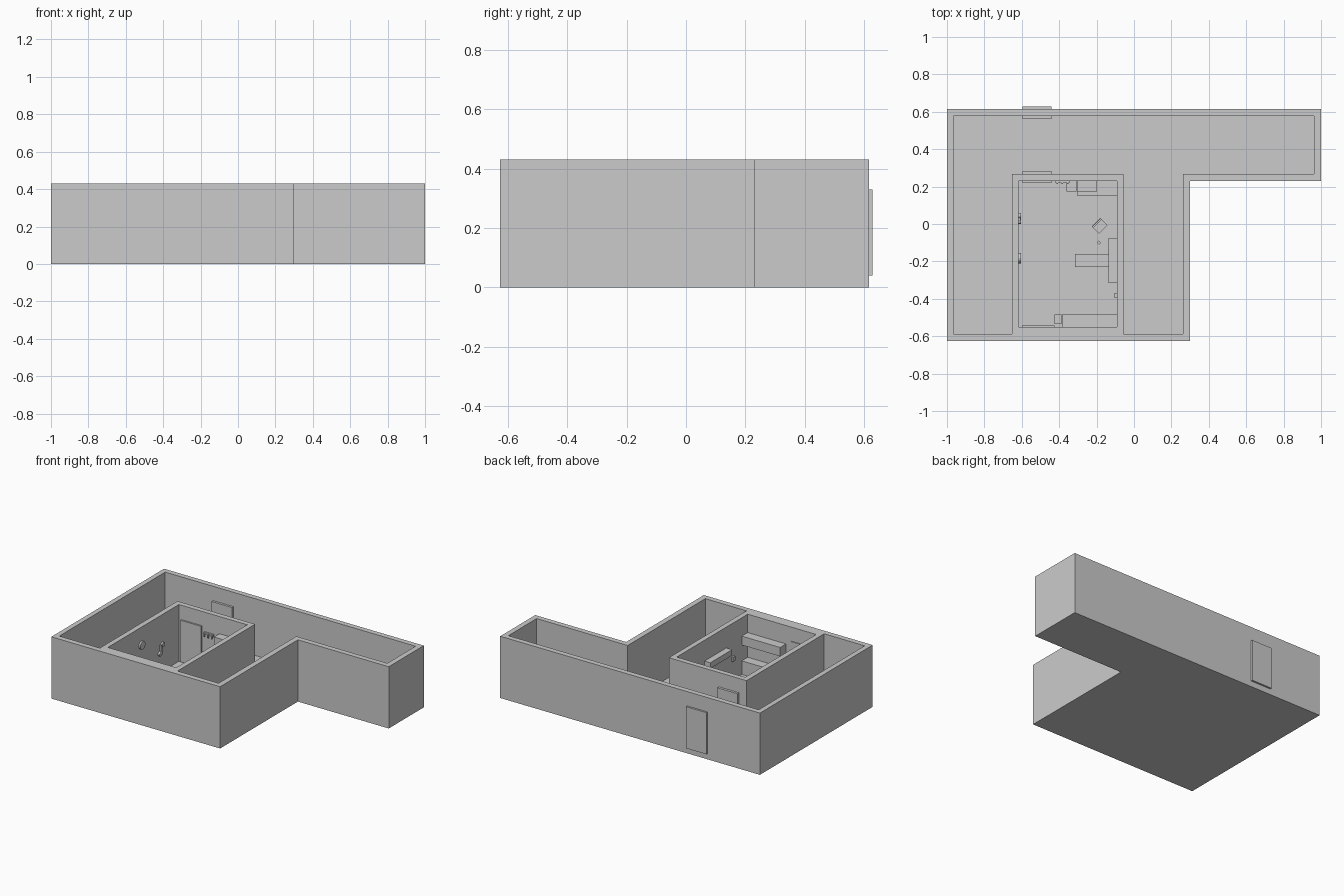
import bpy, bmesh, math

if "Cube" in bpy.data.objects:
    bpy.data.objects.remove(bpy.data.objects["Cube"])


def prism(name, pts, z0, z1):
    bm = bmesh.new()
    f = bm.faces.new([bm.verts.new((x, y, z0)) for x, y in pts])
    r = bmesh.ops.extrude_face_region(bm, geom=[f])
    bmesh.ops.translate(bm, vec=(0, 0, z1 - z0),
                        verts=[v for v in r["geom"] if isinstance(v, bmesh.types.BMVert)])
    bmesh.ops.recalc_face_normals(bm, faces=bm.faces)
    me = bpy.data.meshes.new(name)
    bm.to_mesh(me)
    bm.free()
    ob = bpy.data.objects.new(name, me)
    bpy.context.collection.objects.link(ob)
    return ob


def box(name, x0, x1, y0, y1, z0, z1):
    return prism(name, [(x0, y0), (x1, y0), (x1, y1), (x0, y1)], z0, z1)


def turned_box(name, cx, cy, ox, oy, w, d, z0, z1, deg):
    # box offset (ox, oy) from a pivot, turned about z
    ob = box(name, ox - w / 2, ox + w / 2, oy - d / 2, oy + d / 2, z0, z1)
    ob.location = (cx, cy, 0)
    ob.rotation_euler.z = math.radians(deg)
    return ob


def wall_disc(name, x, y, z, r, t):
    bpy.ops.mesh.primitive_cylinder_add(vertices=16, radius=r, depth=t, location=(x, y, z),
                                        rotation=(0, math.pi / 2, 0))
    bpy.context.object.name = name


# Walls and floor: L-shaped block with corridor and room hollowed out
H, FLOOR = 0.43, 0.035
walls = prism("walls_and_floor", [(-1, -0.625), (0.3, -0.625), (0.3, 0.23), (1, 0.23),
                                  (1, 0.615), (-1, 0.615)], 0, H)
corridor = prism("corridor_cutter", [(-0.965, -0.587), (-0.653, -0.587), (-0.653, 0.267),
                                     (-0.055, 0.267), (-0.055, -0.587), (0.262, -0.587),
                                     (0.262, 0.267), (0.963, 0.267), (0.963, 0.578),
                                     (-0.965, 0.578)], FLOOR, 0.6)
room = box("room_cutter", -0.617, -0.09, -0.55, 0.231, FLOOR, 0.6)
for c in (corridor, room):
    m = walls.modifiers.new("hollow", "BOOLEAN")
    m.operation = "DIFFERENCE"
    m.solver = "EXACT"
    m.object = c
    bpy.context.view_layer.objects.active = walls
    bpy.ops.object.modifier_apply(modifier=m.name)
    bpy.data.objects.remove(c)

# Doors through the outer and inner walls
box("outer_door", -0.597, -0.44, 0.562, 0.628, 0.04, 0.33)
box("inner_door", -0.597, -0.44, 0.22, 0.284, 0.04, 0.33)

# Back wall furniture
box("back_counter", -0.305, -0.09, 0.152, 0.231, FLOOR, 0.13)
box("back_cabinet", -0.305, -0.2, 0.172, 0.231, 0.25, 0.31)
box("narrow_cabinet", -0.36, -0.307, 0.175, 0.231, FLOOR, 0.2)
box("wall_rack", -0.42, -0.345, 0.22, 0.231, 0.28, 0.295)
for i in range(3):
    x = -0.415 + i * 0.028
    box(f"rack_hook_{i}", x, x + 0.008, 0.213, 0.221, 0.265, 0.29)

# Front wall furniture
box("front_wall_shelf", -0.385, -0.09, -0.55, -0.485, 0.24, 0.302)
box("front_counter", -0.385, -0.09, -0.55, -0.485, FLOOR, 0.13)
box("side_stand", -0.425, -0.387, -0.535, -0.485, FLOOR, 0.12)
box("front_wall_panel", -0.6, -0.425, -0.55, -0.544, 0.16, 0.332)

# Right wall shelf and the table reaching into the room
box("right_wall_shelf", -0.135, -0.09, -0.315, -0.075, 0.245, 0.285)
box("table_top", -0.315, -0.09, -0.23, -0.16, 0.13, 0.142)
for y in (-0.225, -0.175):
    for x in (-0.31, -0.105):
        box("table_leg", x, x + 0.01, y, y + 0.01, FLOOR, 0.13)
box("wall_switch", -0.103, -0.09, -0.395, -0.37, 0.17, 0.2)

# Chair turned to the corner
cx, cy, deg = -0.183, -0.01, 45
turned_box("chair_seat", cx, cy, 0, 0, 0.055, 0.065, 0.09, 0.1, deg + 90)
turned_box("chair_back", cx, cy, 0.022, 0, 0.01, 0.065, 0.1, 0.17, deg + 90)
for sx in (-1, 1):
    for sy in (-1, 1):
        turned_box("chair_leg", cx, cy, sx * 0.022, sy * 0.026, 0.008, 0.008,
                   FLOOR, 0.09, deg + 90)
turned_box("small_block", -0.188, -0.1, 0, 0, 0.016, 0.016, FLOOR, 0.06, 45)

# Left wall clock and lamp pair
wall_disc("wall_clock", -0.611, -0.182, 0.306, 0.028, 0.012)
wall_disc("lamp_top", -0.61, 0.045, 0.225, 0.015, 0.014)
wall_disc("lamp_bottom", -0.61, 0.015, 0.17, 0.015, 0.014)
box("lamp_bar", -0.617, -0.607, 0.02, 0.04, 0.17, 0.23)
